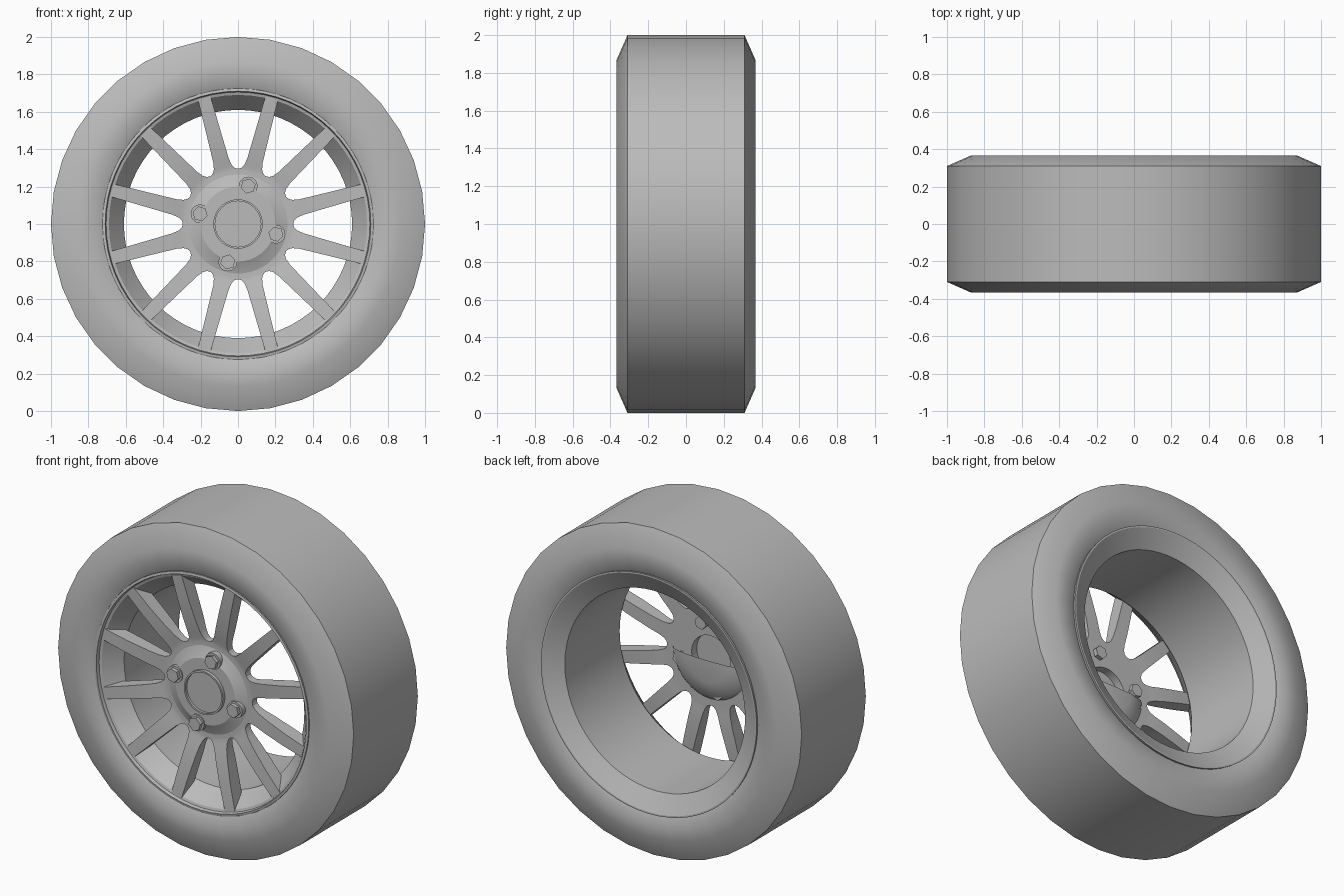
import bpy, bmesh, math
from mathutils import Matrix, Vector

if "Cube" in bpy.data.objects:
    bpy.data.objects.remove(bpy.data.objects["Cube"], do_unlink=True)

GREY = (0.5, 0.5, 0.5, 1)
grey = bpy.data.materials.new("plain_grey")
grey.use_nodes = True
grey.diffuse_color = GREY
grey.node_tree.nodes["Principled BSDF"].inputs["Base Color"].default_value = GREY

AXLE = Vector((0, 0, 1))


def finish(name, bm, angle=35):
    """Turn a bmesh centred on the axle into a shaded object."""
    bmesh.ops.remove_doubles(bm, verts=bm.verts, dist=0.0001)
    bmesh.ops.recalc_face_normals(bm, faces=bm.faces)
    mesh = bpy.data.meshes.new(name)
    bm.to_mesh(mesh)
    bm.free()
    mesh.materials.append(grey)
    ob = bpy.data.objects.new(name, mesh)
    ob.location = AXLE
    bpy.context.collection.objects.link(ob)
    bpy.ops.object.select_all(action='DESELECT')
    ob.select_set(True)
    bpy.context.view_layer.objects.active = ob
    bpy.ops.object.shade_smooth_by_angle(angle=math.radians(angle))
    return ob


def lathe(name, profile, steps, closed=False, sweep=2 * math.pi, start=0, angle=35):
    """Spin a (radius, y) profile round the axle."""
    bm = bmesh.new()
    turn = Matrix.Rotation(start, 3, 'Y')
    vs = [bm.verts.new(turn @ Vector((r, y, 0))) for r, y in profile]
    edges = [bm.edges.new(p) for p in zip(vs, vs[1:])]
    if closed:
        edges.append(bm.edges.new((vs[-1], vs[0])))
    bmesh.ops.spin(bm, geom=vs + edges, cent=(0, 0, 0), axis=(0, 1, 0),
                   angle=sweep, steps=steps)
    return finish(name, bm, angle)


def prism(bm, radius, y0, y1, sides, centre=(0, 0), turn=0):
    """Add a capped prism along y."""
    mat = (Matrix.Translation((centre[0], (y0 + y1) / 2, centre[1]))
           @ Matrix.Rotation(turn, 4, 'Y') @ Matrix.Rotation(math.pi / 2, 4, 'X'))
    bmesh.ops.create_cone(bm, cap_ends=True, segments=sides, radius1=radius,
                          radius2=radius, depth=abs(y1 - y0), matrix=mat)


# Tyre: tread, sloped shoulders and rounded sidewalls
side = [(0.71, 0.335), (0.74, 0.352), (0.8, 0.364), (0.87, 0.367), (1.0, 0.31)]
tyre = [(r, -y) for r, y in side] + side[::-1]
lathe("tyre", tyre, 36, closed=True, angle=40)

# Rim: front lip, cone, straight barrel, rear flange
rim = [(0.725, -0.33), (0.725, -0.352), (0.71, -0.355), (0.705, -0.335),
       (0.69, -0.33), (0.61, -0.23), (0.61, 0.3), (0.72, 0.36),
       (0.73, 0.36), (0.725, 0.33)]
lathe("rim", rim, 64, closed=True, angle=25)

# Hub: sloped disc with an open centre at the rear
hub = [(0.13, -0.24), (0.13, -0.315), (0.2, -0.315), (0.265, -0.285),
       (0.29, -0.28), (0.29, -0.24)]
lathe("hub", hub, 48, closed=True, angle=20)

# Centre cap
cap = [(0, -0.32), (0.122, -0.32), (0.122, -0.335), (0.132, -0.335),
       (0.132, -0.29), (0, -0.29)]
lathe("centre_cap", cap, 40)

# Rear half cover behind the lower half of the hub
cover = [(0, -0.19), (0.14, -0.195), (0.23, -0.215), (0.275, -0.26)]
lathe("rear_half_cover", cover, 24, sweep=math.pi, start=0, angle=40)

# Spokes: tapered bars flaring into each other at the hub
# stations: radius, half width, front y, back y
stations = [(0.25, 0.067, -0.285, -0.24), (0.285, 0.077, -0.285, -0.24),
            (0.295, 0.06, -0.286, -0.24), (0.315, 0.049, -0.29, -0.24),
            (0.35, 0.043, -0.298, -0.238), (0.42, 0.041, -0.312, -0.235),
            (0.55, 0.038, -0.328, -0.24), (0.698, 0.035, -0.337, -0.25)]
bm = bmesh.new()
for i in range(12):
    turn = Matrix.Rotation(math.radians(15 + 30 * i), 3, 'Y')
    rings = []
    for r, w, front, back in stations:
        corners = [(r, front, -w), (r, front, w), (r, back, w), (r, back, -w)]
        rings.append([bm.verts.new(turn @ Vector(c)) for c in corners])
    for a, b in zip(rings, rings[1:]):
        for k in range(4):
            n = (k + 1) % 4
            bm.faces.new((a[k], a[n], b[n], b[k]))
    bm.faces.new(rings[0])
    bm.faces.new(rings[-1][::-1])
finish("spokes", bm, 30)

# Wheel bolts: collar, hex head and rear hex end
bm = bmesh.new()
for i in range(4):
    a = math.radians(75 + 90 * i)
    at = (0.21 * math.cos(a), 0.21 * math.sin(a))
    prism(bm, 0.05, -0.322, -0.24, 24, at)
    prism(bm, 0.041, -0.345, -0.31, 6, at, a)
    prism(bm, 0.04, -0.25, -0.215, 6, at, a)
finish("wheel_bolts", bm, 30)
